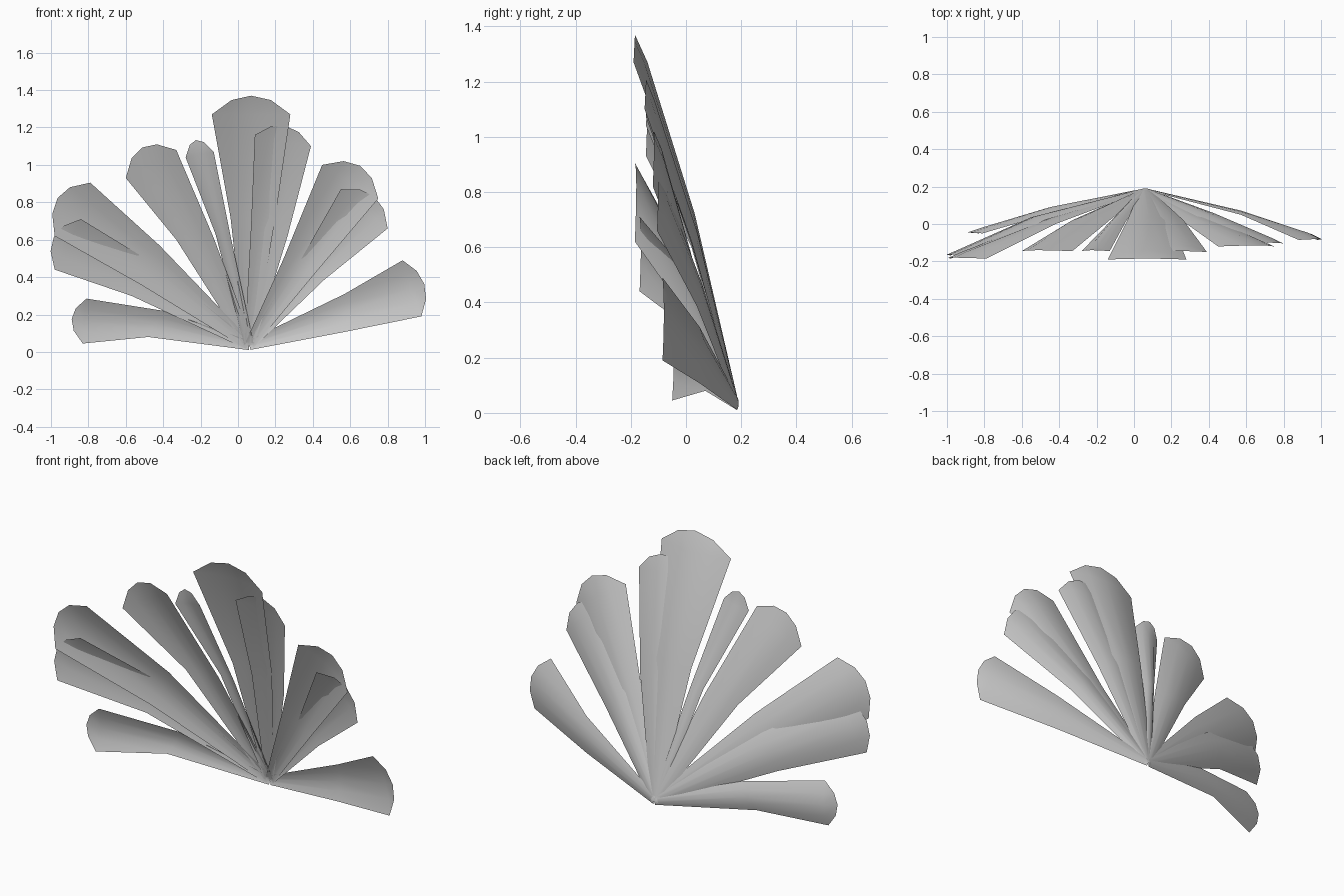
import bpy, bmesh
from mathutils import Vector

if "Cube" in bpy.data.objects:
    bpy.data.objects.remove(bpy.data.objects["Cube"])

BASE = Vector((0.06, 0.185, 0.035))
COLS = 4

# end-left x,z | end-right x,z | mid-left x,z | mid-right x,z | tip bulge, end y, mid y
BLADES = [
    (-.83, .045, -.81, .285, -.48, .08, -.40, .22, .07, -.05, .07),
    (-.98, .44, -.84, .71, -.57, .30, -.48, .49, .085, -.168, .02),
    (-.98, .62, -.79, .905, -.52, .36, -.42, .57, .10, -.185, .0),
    (-.60, .93, -.33, 1.08, -.33, .60, -.13, .61, .10, -.145, .02),
    (-.28, 1.04, -.13, 1.07, -.12, .63, -.04, .62, .08, -.145, .02),
    (-.14, 1.27, .28, 1.27, -.04, .72, .20, .72, .10, -.19, .01),
    (.09, 1.16, .39, 1.10, .07, .68, .265, .62, .08, -.15, .02),
    (.45, 1.0, .75, .82, .24, .49, .42, .43, .10, -.12, .03),
    (.55, .87, .80, .66, .34, .50, .46, .385, .085, -.105, .04),
    (.88, .49, .98, .19, .57, .31, .57, .107, .07, -.085, .05),
]


def row(bm, left, right, cup, push=Vector()):
    """One cross-section: cupped to the back, pushed outward at its middle."""
    verts = []
    for i in range(COLS + 1):
        s = i / COLS
        k = 1 - abs(2 * s - 1) ** 2.1
        verts.append(bm.verts.new(left.lerp(right, s) + Vector((0, cup * k, 0)) + push * k))
    return verts


def blade(name, d):
    el, er = Vector((d[0], d[9], d[1])), Vector((d[2], d[9], d[3]))
    ml, mr = Vector((d[4], d[10], d[5])), Vector((d[6], d[10], d[7]))
    out = (el + er) / 2 - BASE
    out.y = 0
    out.normalize()
    across = (er - el).normalized() * 0.025
    width = (er - el).length
    bm = bmesh.new()
    rows = [
        row(bm, BASE - across, BASE + across, 0.006),
        row(bm, ml, mr, 0.022),
        row(bm, el, er, 0.12 * width),
    ]
    # rounded tip shares the two end corners
    tip = row(bm, el, er, 0.005, out * d[8])
    for a, b in zip(rows, rows[1:]):
        for i in range(COLS):
            bm.faces.new((a[i], a[i + 1], b[i + 1], b[i]))
    for i in range(COLS):
        bm.faces.new((rows[2][i], rows[2][i + 1], tip[i + 1], tip[i]))
    bmesh.ops.remove_doubles(bm, verts=bm.verts, dist=0.0005)
    bmesh.ops.recalc_face_normals(bm, faces=bm.faces)
    # face the blades to the front
    if sum(f.normal.y * f.calc_area() for f in bm.faces) > 0:
        bmesh.ops.reverse_faces(bm, faces=bm.faces)
    for f in bm.faces:
        f.smooth = True
    me = bpy.data.meshes.new(name)
    bm.to_mesh(me)
    bm.free()
    ob = bpy.data.objects.new(name, me)
    bpy.context.collection.objects.link(ob)


# fan of leaf blades around the root
for n, data in enumerate(BLADES, 1):
    blade(f"leaf_blade_{n}", data)
